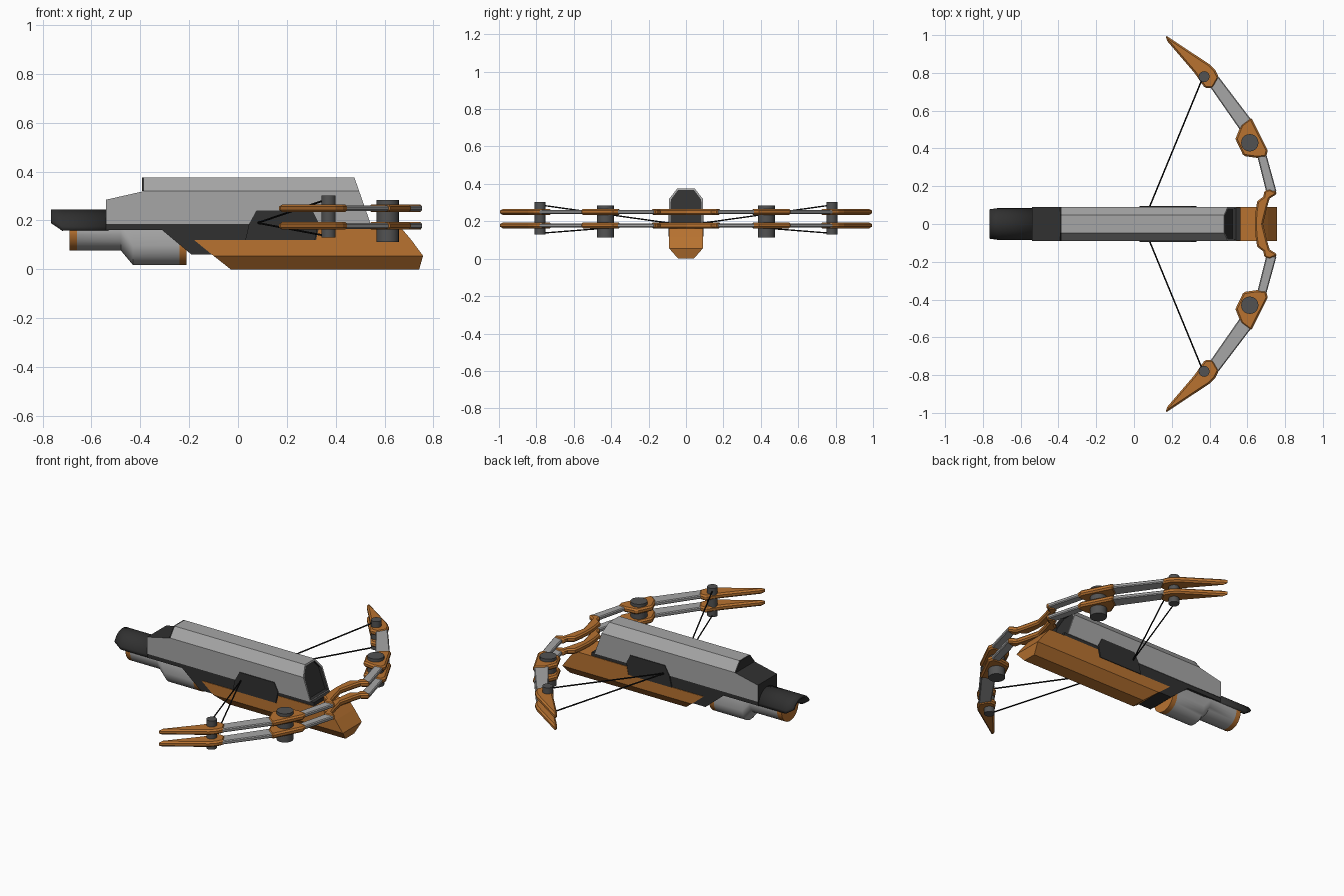
import bpy, bmesh
from math import sin, cos, pi, radians
from mathutils import Vector

cube = bpy.data.objects.get("Cube")
if cube:
    bpy.data.objects.remove(cube, do_unlink=True)


def material(name, r, g, b):
    m = bpy.data.materials.new(name)
    m.use_nodes = True
    m.diffuse_color = (r, g, b, 1)
    m.node_tree.nodes["Principled BSDF"].inputs["Base Color"].default_value = (r, g, b, 1)
    return m


ORANGE = material("burnt orange", 0.48, 0.17, 0.03)
GREY = material("light grey", 0.38, 0.38, 0.38)
DARK = material("charcoal", 0.03, 0.03, 0.03)
STEEL = material("dark steel", 0.085, 0.085, 0.085)
BLACK = material("cord black", 0.006, 0.006, 0.006)


def finish(name, bm, mats, smooth=False, recalc=True):
    if recalc:
        bmesh.ops.recalc_face_normals(bm, faces=bm.faces)
    me = bpy.data.meshes.new(name)
    bm.to_mesh(me)
    bm.free()
    for m in mats:
        me.materials.append(m)
    ob = bpy.data.objects.new(name, me)
    bpy.context.collection.objects.link(ob)
    if smooth:
        bpy.ops.object.select_all(action='DESELECT')
        ob.select_set(True)
        bpy.context.view_layer.objects.active = ob
        bpy.ops.object.shade_smooth_by_angle(angle=radians(30))
    return ob


def loft(rings, closed=True, caps=True):
    """Skin a list of equal-length point rings."""
    bm = bmesh.new()
    rows = [[bm.verts.new(p) for p in ring] for ring in rings]
    n = len(rows[0])
    for a, b in zip(rows, rows[1:]):
        for i in range(n if closed else n - 1):
            j = (i + 1) % n
            bm.faces.new((a[i], a[j], b[j], b[i]))
    if caps:
        bm.faces.new(rows[0])
        bm.faces.new(rows[-1])
    bmesh.ops.recalc_face_normals(bm, faces=bm.faces)
    return bm


def side_prism(profile, half_width):
    return loft([[(x, s * half_width, z) for x, z in profile] for s in (-1, 1)])


def plate(name, outline, z, half, mat, bevel=0):
    ob = finish(name, loft([[(x, y, z + s * half) for x, y in outline] for s in (-1, 1)]), [mat])
    if bevel:
        mod = ob.modifiers.new("chamfer", 'BEVEL')
        mod.width = bevel
        mod.segments = 1
        mod.limit_method = 'ANGLE'
        mod.angle_limit = radians(50)
    return ob


def rod(name, a, b, r, mat, sides):
    a, b = Vector(a), Vector(b)
    q = (b - a).to_track_quat('Z', 'Y')
    ring = [q @ Vector((r * cos(2 * pi * i / sides), r * sin(2 * pi * i / sides), 0))
            for i in range(sides)]
    return finish(name, loft([[p + end for p in ring] for end in (a, b)]), [mat], True)


def tiers(name, levels, mat):
    """Stack of rectangles: z, back x, front x, half width."""
    rings = [[(x0, -w, z), (x1, -w, z), (x1, w, z), (x0, w, z)] for z, x0, x1, w in levels]
    return finish(name, loft(rings), [mat])


# Upper shroud: six-sided housing with slanted, recessed dark front
section = [(-.09, .185), (-.09, .32), (-.047, .375), (.047, .375), (.09, .32), (.09, .185)]
bm = loft([[(-.385, y, z) for y, z in section],
           [(.477 + (.375 - z) * .35, y, z) for y, z in section]])
front = max(bm.faces, key=lambda f: f.normal.x)
bmesh.ops.inset_region(bm, faces=[front], thickness=.012)
inner = bmesh.ops.extrude_discrete_faces(bm, faces=[front])["faces"][0]
bmesh.ops.translate(bm, verts=inner.verts, vec=(-.02, 0, 0))
inner.material_index = 1
for e in inner.edges:
    for f in e.link_faces:
        f.material_index = 1
finish("shroud", bm, [GREY, DARK], recalc=False)

# Rear of shroud: grey cheeks around a dark slope
bm = side_prism([(-.54, .185), (-.54, .285), (-.385, .32), (-.385, .185)], .09)
for f in bm.faces:
    f.material_index = 0 if abs(f.normal.y) > .5 else 1
finish("shroud_rear", bm, [GREY, DARK])
wedge = [(-.393, y, z) for y, z in section[1:5]]
bm = loft([wedge, [(-.385, y, z) for x, y, z in wedge]])
finish("shroud_rear_plate", bm, [DARK])

# Dark receiver body and raised side panel
finish("receiver", side_prism([(-.54, .187), (-.54, .16), (-.31, .16), (-.19, .06), (-.05, .06),
                               (0, .12), (.565, .12), (.565, .187)], .087), [DARK])
finish("side_panel", side_prism([(.045, .185), (.075, .24), (.305, .24), (.33, .19), (.315, .12),
                                 (.03, .12)], .094), [DARK])

# Orange fore-end with chamfered keel
tiers("fore_end", [(0, -.03, .742, .042), (.055, -.1, .758, .09), (.12, -.18, .71, .09)], ORANGE)
tiers("fore_end_top", [(.12, .32, .71, .09), (.165, .33, .672, .09)], ORANGE)

# Half-tube stock, open underneath
rings = []
for x, start in ((-.765, 22), (-.72, 0), (-.53, 0)):
    angles = [radians(start + (180 - 2 * start) * i / 16) for i in range(17)]
    rings.append([(x, .084 * cos(a), .16 + .085 * sin(a)) for a in angles])
stock = finish("stock", loft(rings, closed=False, caps=False), [DARK], True)
mod = stock.modifiers.new("wall", 'SOLIDIFY')
mod.thickness = .014
mod.offset = -1


# Canister below the stock, deeper toward the front
def u_ring(x, centre, r=.08):
    arc = [pi + pi * i / 16 for i in range(17)]
    low = [(x, r * cos(a), centre + r * sin(a)) for a in arc]
    top = [(x, r * .95 * cos(pi * i / 8), .16 + .07 * sin(pi * i / 8)) for i in range(1, 8)]
    return low + top


finish("canister", loft([u_ring(-.66, .157), u_ring(-.48, .157), u_ring(-.43, .097),
                         u_ring(-.24, .097)]), [GREY], True)
finish("canister_rear_band", loft([u_ring(-.69, .157), u_ring(-.66, .157)]), [ORANGE], True)
finish("canister_front_band", loft([u_ring(-.24, .097), u_ring(-.21, .097)]), [ORANGE], True)

# Bow limbs: two matching layers, mirrored left and right
tip = [(.166, 1), (.176, .968), (.32, .8), (.375, .72), (.418, .72), (.45, .775), (.43, .815),
       (.40, .845)]
outer_limb = [(.40, .73), (.44, .79), (.63, .54), (.56, .50)]
joint = [(.62, .565), (.708, .39), (.70, .355), (.65, .35), (.58, .36), (.537, .45), (.567, .525)]
inner_limb = [(.65, .37), (.70, .37), (.755, .17), (.70, .17)]
yoke = [(.64, 0), (.643, .06), (.652, .12), (.685, .145), (.69, .175), (.715, .185), (.758, .17),
        (.75, .155), (.718, .135), (.705, .09), (.683, 0)]

for layer, z in (("upper", .25), ("lower", .178)):
    mirrored = [(x, -y) for x, y in reversed(yoke[1:-1])]
    plate(layer + "_yoke", yoke + mirrored, z, .016, ORANGE, .008)
    for side, s in (("left", 1), ("right", -1)):
        for part, outline, half, mat, bev in (("limb_tip", tip, .016, ORANGE, .009),
                                              ("outer_limb", outer_limb, .011, GREY, .005),
                                              ("limb_joint", joint, .016, ORANGE, .009),
                                              ("inner_limb", inner_limb, .011, GREY, .005)):
            plate(f"{side}_{layer}_{part}", [(x, s * y) for x, y in outline], z, half, mat, bev)

# Pins through both layers, and the bowstrings
for side, s in (("left", 1), ("right", -1)):
    rod(side + "_joint_pin", (.613, s * .43, .112), (.613, s * .43, .284), .046, STEEL, 20)
    rod(side + "_tip_pin", (.371, s * .78, .13), (.371, s * .78, .302), .029, STEEL, 16)
    for layer, z in (("upper", .285), ("lower", .137)):
        rod(f"{side}_{layer}_string", (.36, s * .765, z), (.08, s * .085, .19), .004, BLACK, 6)
